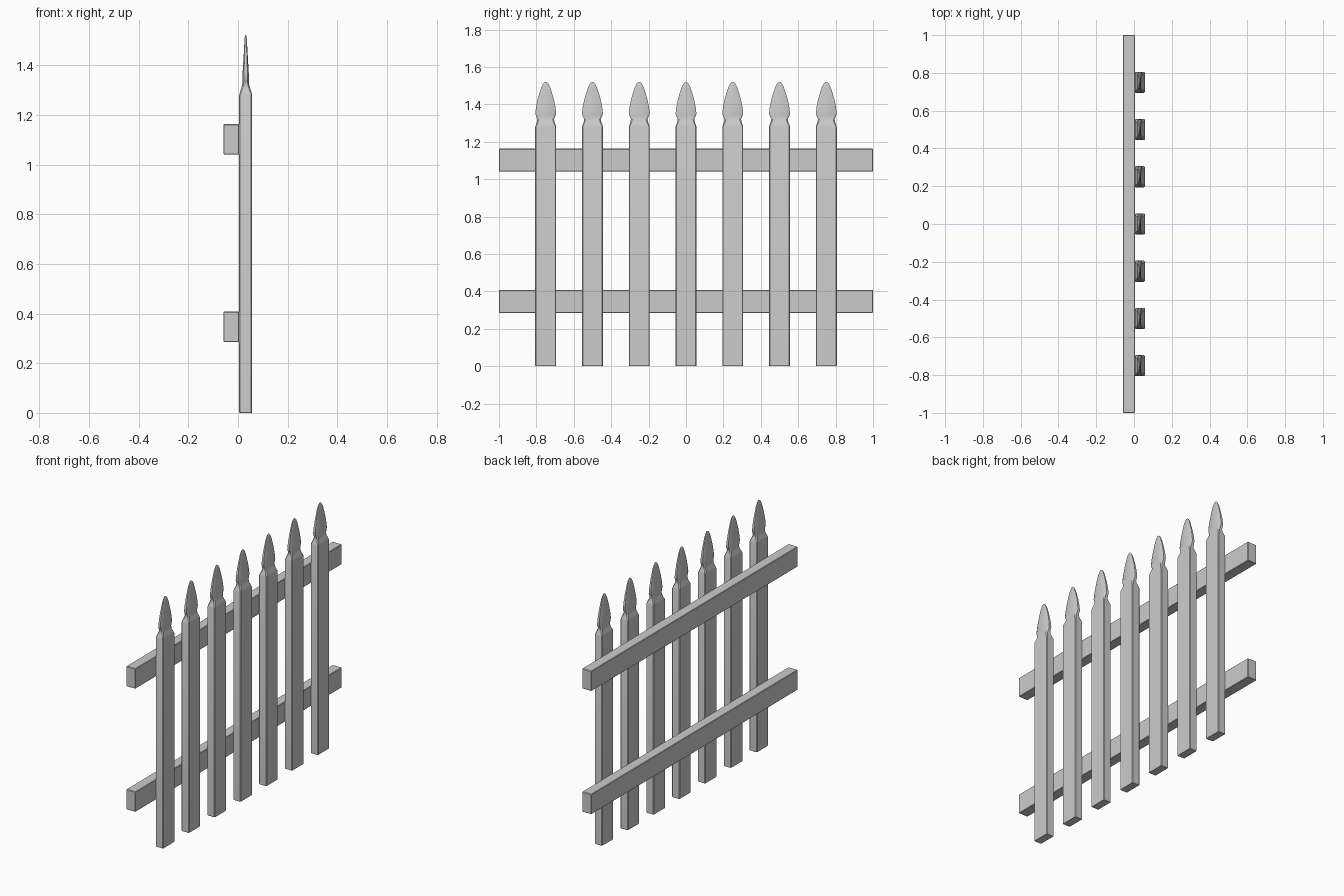
import bpy, bmesh

if "Cube" in bpy.data.objects:
    bpy.data.objects.remove(bpy.data.objects["Cube"])

# picket stations: z, half width (y), half depth (x), chamfer in y, chamfer in x
STATIONS = [
    (0.000, 0.054, 0.024, 0.004, 0.004),
    (0.003, 0.056, 0.026, 0.004, 0.004),
    (1.280, 0.056, 0.026, 0.004, 0.004),
    (1.292, 0.052, 0.023, 0.005, 0.005),
    (1.308, 0.046, 0.018, 0.006, 0.006),
    (1.322, 0.045, 0.014, 0.008, 0.005),
    (1.336, 0.051, 0.0135, 0.010, 0.006),
    (1.350, 0.056, 0.0135, 0.012, 0.006),
    (1.385, 0.052, 0.0115, 0.012, 0.005),
    (1.425, 0.044, 0.009, 0.011, 0.004),
    (1.460, 0.034, 0.007, 0.009, 0.003),
    (1.490, 0.024, 0.0055, 0.006, 0.002),
    (1.509, 0.015, 0.004, 0.004, 0.002),
    (1.518, 0.007, 0.003, 0.002, 0.001),
    (1.521, 0.002, 0.001, 0.0005, 0.0005),
]


def finish(bm, name, smooth=True):
    bmesh.ops.recalc_face_normals(bm, faces=bm.faces[:])
    me = bpy.data.meshes.new(name)
    bm.to_mesh(me)
    bm.free()
    ob = bpy.data.objects.new(name, me)
    bpy.context.collection.objects.link(ob)
    if smooth:
        bpy.ops.object.select_all(action='DESELECT')
        ob.select_set(True)
        bpy.context.view_layer.objects.active = ob
        bpy.ops.object.shade_smooth_by_angle(angle=0.5)
    return ob


def picket():
    bm = bmesh.new()
    rings = []
    for z, w, d, cy, cx in STATIONS:
        pts = [(d, w - cy), (d - cx, w), (cx - d, w), (-d, w - cy),
               (-d, cy - w), (cx - d, -w), (d - cx, -w), (d, cy - w)]
        rings.append([bm.verts.new((x, y, z)) for x, y in pts])
    for a, b in zip(rings, rings[1:]):
        for i in range(8):
            j = (i + 1) % 8
            bm.faces.new((a[i], a[j], b[j], b[i]))
    bm.faces.new(rings[0][::-1])
    bm.faces.new(rings[-1])
    return finish(bm, "picket")


def rail(name, z0, z1):
    bm = bmesh.new()
    bmesh.ops.create_cube(bm, size=1)
    for v in bm.verts:
        v.co.x = -0.027 + v.co.x * 0.063
        v.co.y *= 2.0
        v.co.z = (z0 + z1) / 2 + v.co.z * (z1 - z0)
    bmesh.ops.bevel(bm, geom=bm.edges[:], offset=0.003, segments=1, affect='EDGES')
    return finish(bm, name, False)


# seven pickets sharing one mesh
first = picket()
for i in range(7):
    ob = first if i == 0 else first.copy()
    if i:
        bpy.context.collection.objects.link(ob)
    ob.name = f"picket_{i + 1}"
    ob.location = (0.031, -0.75 + 0.25 * i, 0)

# two rails behind the pickets
rail("lower_rail", 0.285, 0.408)
rail("upper_rail", 1.040, 1.163)
